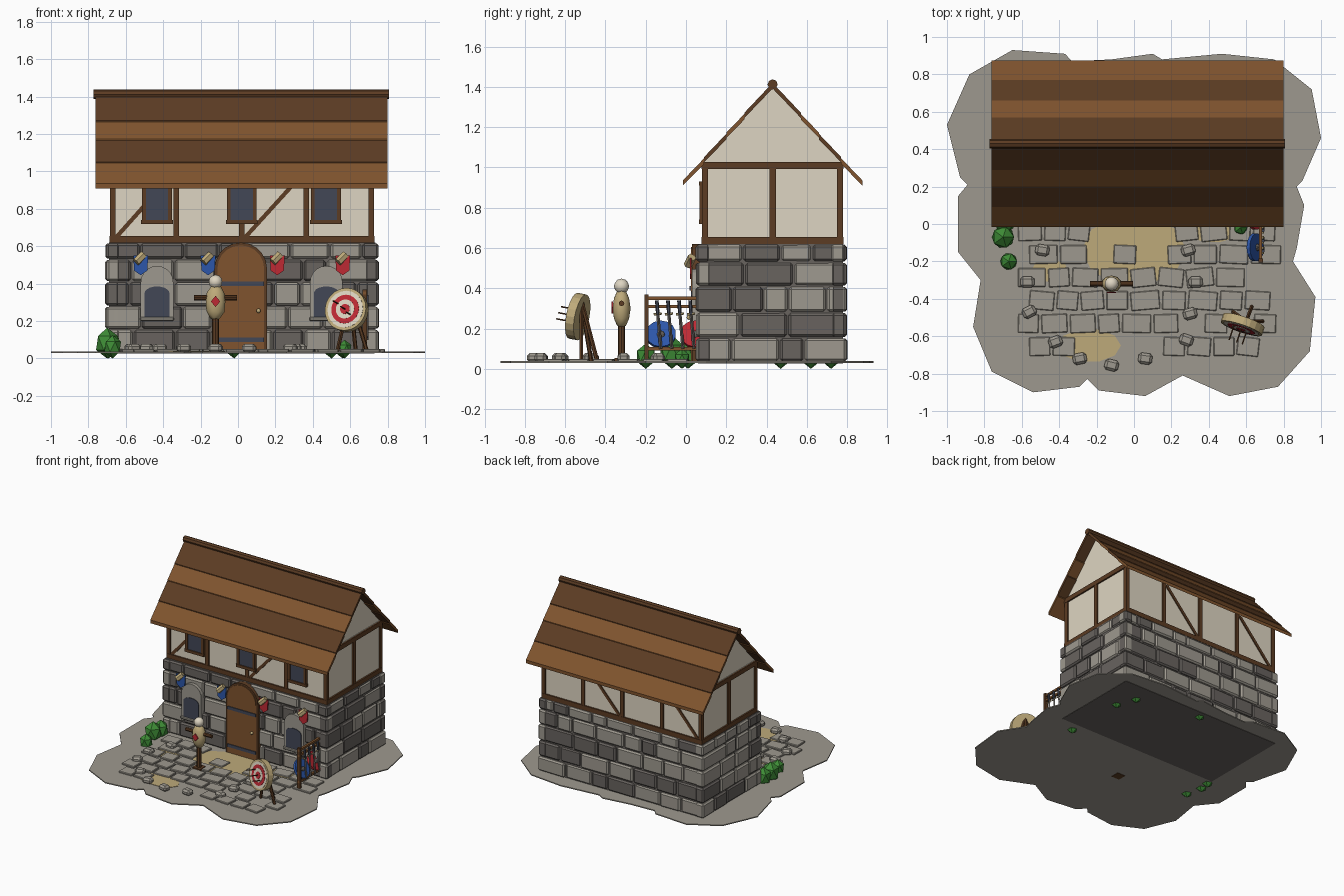
import bpy, bmesh, math, random
from mathutils import Vector, Matrix, Euler

random.seed(7)
cube = bpy.data.objects.get("Cube")
if cube:
    bpy.data.objects.remove(cube, do_unlink=True)


def material(name, rgb):
    col = [((c / 255 + 0.055) / 1.055) ** 2.4 for c in rgb] + [1]
    m = bpy.data.materials.new(name)
    m.use_nodes = True
    m.diffuse_color = col
    bsdf = next(n for n in m.node_tree.nodes if n.type == 'BSDF_PRINCIPLED')
    bsdf.inputs["Base Color"].default_value = col
    return m


STONE = material("light stone", (158, 153, 143))
DARK = material("dark stone", (104, 99, 95))
TIMBER = material("dark timber", (92, 60, 35))
WOOD = material("light wood", (128, 84, 46))
PLASTER = material("cream plaster", (222, 213, 194))
GLASS = material("slate glass", (66, 71, 86))
GREEN = material("leaf green", (62, 140, 54))
BLUE = material("blue paint", (44, 86, 170))
RED = material("red paint", (190, 42, 52))
STRAW = material("straw", (190, 170, 122))


def finish(bm, name, *mats, smooth=False):
    bmesh.ops.recalc_face_normals(bm, faces=bm.faces[:])
    me = bpy.data.meshes.new(name)
    bm.to_mesh(me)
    bm.free()
    for m in mats:
        me.materials.append(m)
    for p in me.polygons:
        p.use_smooth = smooth
    ob = bpy.data.objects.new(name, me)
    bpy.context.collection.objects.link(ob)
    return ob


def add_box(bm, loc, size, rot=(0, 0, 0), bevel=0, mat=0):
    t = bmesh.new()
    mtx = Matrix.LocRotScale(Vector(loc), Euler(rot), Vector(size))
    bmesh.ops.create_cube(t, size=1, matrix=mtx)
    if bevel:
        bmesh.ops.bevel(t, geom=t.edges[:], offset=bevel, segments=1, affect='EDGES')
    for f in t.faces:
        f.material_index = mat
    tmp = bpy.data.meshes.new("tmp")
    t.to_mesh(tmp)
    t.free()
    bm.from_mesh(tmp)
    bpy.data.meshes.remove(tmp)


def box(name, lo, hi, mat, bevel=0):
    bm = bmesh.new()
    lo, hi = Vector(lo), Vector(hi)
    add_box(bm, (lo + hi) / 2, hi - lo, bevel=bevel)
    return finish(bm, name, mat)


def rod(name, a, b, r, mat, sides=8, r2=None):
    a, b = Vector(a), Vector(b)
    q = (b - a).to_track_quat('Z', 'Y')
    bm = bmesh.new()
    bmesh.ops.create_cone(bm, cap_ends=True, segments=sides, radius1=r, radius2=r if r2 is None else r2,
                          depth=(b - a).length, matrix=Matrix.LocRotScale((a + b) / 2, q, None))
    return finish(bm, name, mat)


def prism(name, pts, axis, d0, d1, mat):
    """Extrude a 2D outline along an axis."""
    put = {'x': lambda p, d: (d, *p), 'y': lambda p, d: (p[0], d, p[1]), 'z': lambda p, d: (*p, d)}[axis]
    bm = bmesh.new()
    a = [bm.verts.new(put(p, d0)) for p in pts]
    b = [bm.verts.new(put(p, d1)) for p in pts]
    bm.faces.new(a)
    bm.faces.new(b)
    for i in range(len(pts)):
        j = (i + 1) % len(pts)
        bm.faces.new((a[i], a[j], b[j], b[i]))
    return finish(bm, name, mat)


def ball(name, loc, scale, mat, sub=1, smooth=False):
    bm = bmesh.new()
    bmesh.ops.create_icosphere(bm, subdivisions=sub, radius=1,
                               matrix=Matrix.LocRotScale(Vector(loc), None, Vector(scale)))
    return finish(bm, name, mat, smooth=smooth)


def arch(x, w, z0, top, rise=None, n=10):
    rise = rise or w
    curve = [(x + w * math.cos(math.pi * i / n), top - rise + rise * math.sin(math.pi * i / n)) for i in range(n + 1)]
    return [(x + w, z0)] + curve + [(x - w, z0)]


# Ground slab, sand patches and paving
outline = [(-.65, .93), (-.37, .91), (-.33, .87), (-.12, .88), (.1, .91), (.15, .88), (.47, .91), (.75, .88),
           (.95, .72), (1, .46), (.9, .23), (.87, .2), (.91, .1), (.87, -.13), (.85, -.2), (.97, -.39), (.94, -.68),
           (.77, -.87), (.51, -.92), (.26, -.81), (.06, -.92), (-.19, -.89), (-.25, -.83), (-.29, -.87),
           (-.54, -.9), (-.76, -.79), (-.86, -.55), (-.82, -.3), (-.94, -.15), (-.94, .15), (-.89, .21),
           (-.93, .25), (-1, .53), (-.88, .8)]
prism("ground", outline, 'z', .03, .038, STONE)
box("house_floor", (-.69, .06, .027), (.73, .78, .035), DARK)
for cx, cy, rx, ry in [(0, -.14, .28, .19), (-.24, -.65, .17, .09), (-.45, -.25, .1, .06), (.42, -.05, .12, .05)]:
    ring = [(cx + rx * math.cos(k * math.pi / 5), cy + ry * math.sin(k * math.pi / 5)) for k in range(10)]
    prism("sand_patch", ring, 'z', .036, .041, STRAW)

bm = bmesh.new()
for row in range(6):
    y = -.04 - row * .123
    x = -.62 + (row % 2) * .06
    while x < .68:
        w = random.uniform(.11, .16)
        bare = (abs(x + w / 2) < .2 and row in (0, 1) and random.random() < .5) or random.random() < .1
        if not bare and not (row == 5 and -.4 < x < .15):
            add_box(bm, (x + w / 2, y, .042), (w, .1, .016), (0, 0, random.uniform(-.12, .12)), .004)
        x += w + .015
finish(bm, "paving", STONE)

bm = bmesh.new()
for x, y in [(-.57, -.31), (-.56, -.47), (-.42, -.63), (-.29, -.72), (-.12, -.755), (.06, -.72), (.28, -.62),
             (.3, -.48), (.33, -.31), (.29, -.14), (-.49, -.14)]:
    add_box(bm, (x, y, .055), (.075, .06, .045), (0, 0, random.uniform(-.5, .5)), .014)
finish(bm, "border_rocks", STONE)

# Stone ground floor
box("wall_core", (-.69, .068, .03), (.735, .78, .62), DARK)
bm = bmesh.new()
courses = [.035, .155, .28, .41, .53, .62]
X0, X1, Y0, Y1 = -.71, .755, .045, .8
for k, (z0, z1) in enumerate(zip(courses, courses[1:])):
    for side in range(4):
        lengthwise = side < 2
        start, end = (X0, X1) if lengthwise else (Y0, Y1)
        outer = (Y0, Y1, X0, X1)[side]
        inward = 1 if side % 2 == 0 else -1
        u = start
        while u < end - .01:
            w = random.uniform(.12, .25)
            if end - u - w < .09:
                w = end - u
            inset = random.uniform(0, .012)
            mid, depth, h = u + w / 2, .07, z1 - z0 - .008
            across = outer + inward * (inset + depth / 2)
            loc = (mid, across) if lengthwise else (across, mid)
            size = (w - .008, depth) if lengthwise else (depth, w - .008)
            add_box(bm, (*loc, (z0 + z1) / 2), (*size, h), (0, 0, random.uniform(-.02, .02)), .011,
                    1 if random.random() < .3 else 0)
            u += w
finish(bm, "wall_stones", STONE, DARK)

# Arched door and ground floor windows
prism("door_frame", arch(.015, .14, .035, .62), 'y', .03, .08, TIMBER)
prism("door", arch(.015, .125, .035, .605), 'y', .024, .07, WOOD)
for z in (.1, .4):
    box("door_band", (-.11, .018, z - .012), (.14, .03, z + .012), GLASS)
ball("door_knob", (.11, .015, .255), (.012,) * 3, STRAW, 2, True)
for x in (-.433, .472):
    prism("window_arch", arch(x, .087, .215, .495), 'y', .03, .08, STONE)
    prism("window_pane", arch(x, .066, .215, .385, .035), 'y', .025, .05, GLASS)
    box("window_sill", (x - .09, .02, .2), (x + .09, .07, .222), STONE, .005)

# Wall pennants on short pegs
for x, mat in [(-.52, BLUE), (-.16, BLUE), (.21, RED), (.56, RED)]:
    prism("pennant", [(x - .04, .55), (x + .04, .55), (x + .035, .47), (x, .445), (x - .035, .47)], 'y', .02, .028, mat)
    rod("pennant_peg", (x - .025, .01, .515), (x + .015, .03, .555), .022, STRAW, 6)

# Plaster upper floor with timber frame
box("upper_wall", (-.675, .09, .62), (.717, .77, 1.03), PLASTER)
prism("gable", [(.085, 1.02), (.775, 1.02), (.43, 1.4)], 'x', -.672, .714, PLASTER)
posts = [-.67, -.33, .02, .365, .712]
for y in (.095, .765):
    for z in (.637, 1.01):
        box("long_beam", (-.687, y - .017, z - .018), (.729, y + .017, z + .018), TIMBER)
    for x in posts:
        box("wall_post", (x - .015, y - .015, .64), (x + .015, y + .015, 1.01), TIMBER)
    for a, b in [(posts[0], posts[1]), (posts[2], posts[3])]:
        prism("diagonal_brace", [(a + .01, .655), (a + .04, .655), (b - .01, .98), (b - .04, .98)],
              'y', y - .013, y + .013, TIMBER)
for x in (-.67, .712):
    for z in (.637, 1.01):
        box("gable_beam", (x - .017, .08, z - .018), (x + .017, .78, z + .018), TIMBER)
    box("gable_post", (x - .015, .414, .64), (x + .015, .446, 1.01), TIMBER)
for x in (-.433, .02, .47):
    box("upper_pane", (x - .07, .073, .73), (x + .07, .1, .92), GLASS)
    for s in (-.07, .07):
        box("window_jamb", (x + s - .01, .067, .725), (x + s + .01, .1, .92), TIMBER)
    for z in (.73, .92):
        box("window_rail", (x - .085, .065, z - .011), (x + .085, .1, z + .011), TIMBER)

# Plank roof, both slopes
steps = [0, .105, .215, .305, .445]
for side in (-1, 1):
    for k, (a, b) in enumerate(zip(steps, steps[1:])):
        ya, yb = (.43 + side * (.445 - t) for t in (a, b))
        za, zb = (.93 + 1.1 * t for t in (a, b))
        prism("roof_plank", [(ya, za + .006), (yb, zb), (yb, zb - .028), (ya, za - .02)], 'x', -.763, .8,
              TIMBER if k % 2 else WOOD)
rod("ridge_pole", (-.772, .43, 1.412), (.807, .43, 1.412), .025, TIMBER, 8)

# Bushes
for x, y, r in [(-.7, -.07, .066), (-.69, .01, .06), (-.67, -.2, .05), (.56, .47, .045), (-.02, .72, .045),
                (.5, .62, .04), (.57, -.02, .04)]:
    ball("bush", (x, y, r * 1.25), (r, r, r * 1.25), GREEN)

# Training dummy
dx, dy = -.12, -.32
box("dummy_base", (dx - .035, dy - .035, .028), (dx + .035, dy + .035, .055), TIMBER)
rod("dummy_post", (dx, dy, .04), (dx, dy, .25), .018, TIMBER)
ball("dummy_body", (dx, dy, .3), (.055, .045, .1), STRAW, 2, True)
ball("dummy_head", (dx, dy, .41), (.038,) * 3, PLASTER, 2, True)
rod("dummy_arms", (dx - .115, dy, .325), (dx + .115, dy, .325), .014, TIMBER)
prism("dummy_mark", [(dx - .025, .305), (dx, .275), (dx + .025, .305), (dx, .335)], 'y', dy - .05, dy - .043, RED)

# Archery target on a tripod
centre = Vector((.58, -.54, .26))
face = Vector((-.31, -.92, .18)).normalized()
rod("target_disc", centre - face * .025, centre + face * .02, .116, STRAW, 20)
for k, (r, mat) in enumerate([(.1, PLASTER), (.078, RED), (.052, PLASTER), (.027, RED)]):
    rod("target_ring", centre + face * .018, centre + face * (.022 + k * .002), r, mat, 20)
for foot in [(.53, -.47), (.69, -.52), (.63, -.44)]:
    rod("target_leg", (.6, -.52, .34), (*foot, .035), .011, TIMBER, 6)
for ox, oz in [(0, 0), (-.04, .03), (.03, -.03)]:
    tip = centre + Vector((ox, -ox / 3, oz))
    rod("arrow", tip, tip + face * .1, .004, TIMBER, 5)

# Weapon rack with shields and swords
for y in (-.195, .08):
    box("rack_post", (.665, y - .01, .035), (.69, y + .01, .37), TIMBER)
for z in (.1, .31, .35):
    box("rack_bar", (.667, -.205, z - .008), (.685, .09, z + .008), WOOD)
for y, mat in [(-.125, BLUE), (.045, RED)]:
    rod("shield", (.64, y, .165), (.657, y, .175), .075, mat, 14)
    ball("shield_boss", (.66, y, .17), (.012, .02, .02), DARK, 2)
for k in range(4):
    y = -.14 + k * .055
    rod("sword_blade", (.69, y + .015, .1), (.69, y, .27), .008, DARK, 4)
    rod("sword_guard", (.69, y - .02, .27), (.69, y + .02, .275), .006, STRAW, 6)
    rod("sword_grip", (.69, y, .27), (.69, y - .005, .34), .009, GLASS, 6)
